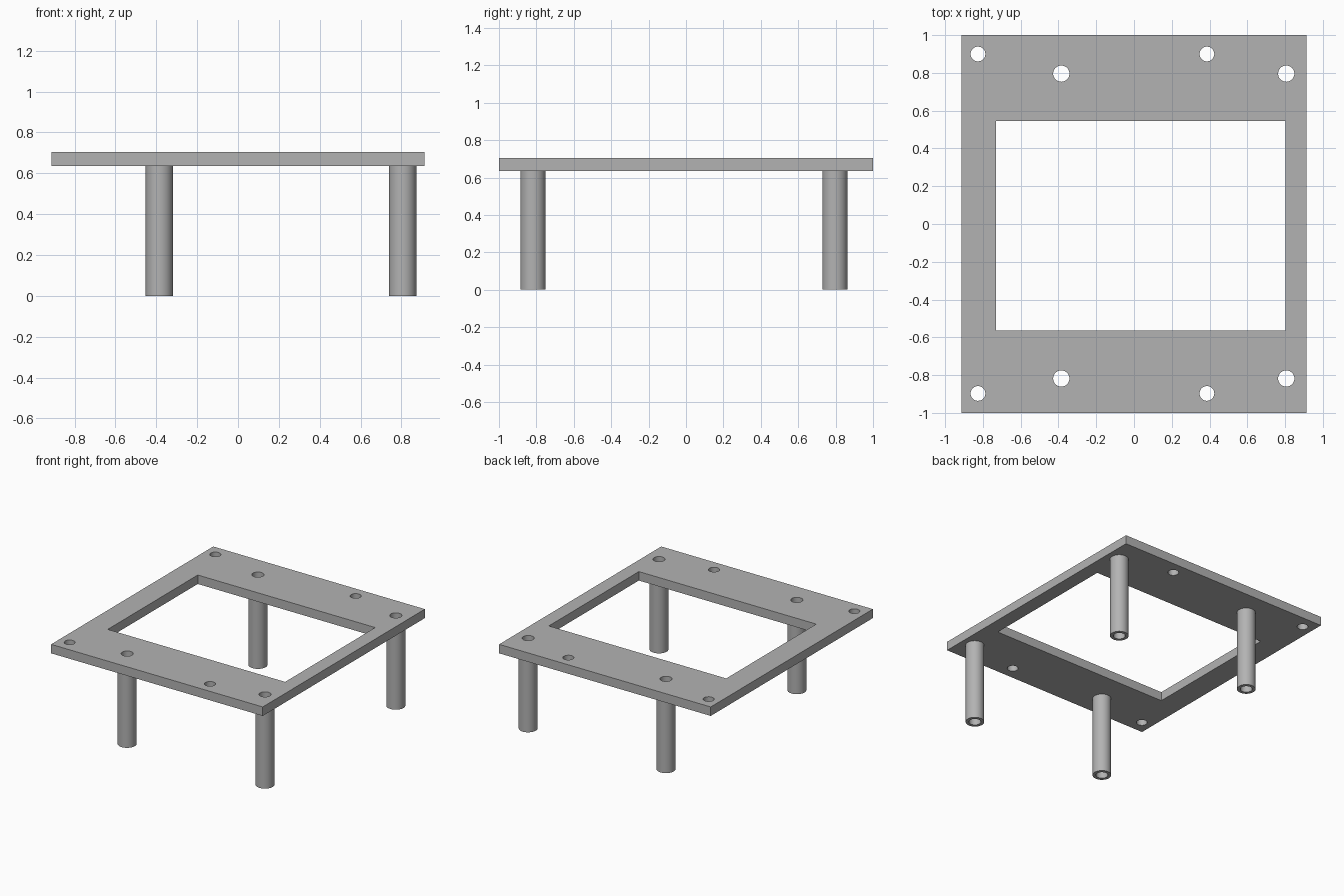
import bpy, bmesh, math

cube = bpy.data.objects.get("Cube")
if cube:
    bpy.data.objects.remove(cube, do_unlink=True)

GREY = (0.45, 0.45, 0.45, 1)
grey = bpy.data.materials.new("plain grey")
grey.use_nodes = True
grey.diffuse_color = GREY
grey.node_tree.nodes["Principled BSDF"].inputs["Base Color"].default_value = GREY

PLATE_BOTTOM, PLATE_TOP = 0.635, 0.705
LEG_RADIUS, LEG_BORE, SCREW_RADIUS = 0.067, 0.043, 0.039
LEGS = [(x, y) for x in (-0.385, 0.806) for y in (-0.818, 0.796)]
SCREWS = [(x, y) for x in (-0.826, 0.386) for y in (-0.897, 0.9)]


def rectangle(x0, x1, y0, y1):
    return [(x0, y0), (x1, y0), (x1, y1), (x0, y1)]


def circle(cx, cy, r, sides=48):
    turns = [2 * math.pi * i / sides for i in range(sides)]
    return [(cx + r * math.cos(a), cy + r * math.sin(a)) for a in turns]


def extrude_profile(name, loops, z0, z1):
    """Fill the first loop, leave the others as holes, and extrude z0 to z1."""
    curve = bpy.data.curves.new(name, "CURVE")
    curve.dimensions = "2D"
    curve.fill_mode = "BOTH"
    curve.extrude = (z1 - z0) / 2
    for loop in loops:
        spline = curve.splines.new("POLY")
        spline.points.add(len(loop) - 1)
        for point, (x, y) in zip(spline.points, loop):
            point.co = (x, y, 0, 1)
        spline.use_cyclic_u = True
    obj = bpy.data.objects.new(name, curve)
    bpy.context.collection.objects.link(obj)
    obj.location.z = (z0 + z1) / 2
    bpy.ops.object.select_all(action="DESELECT")
    obj.select_set(True)
    bpy.context.view_layer.objects.active = obj
    bpy.ops.object.convert(target="MESH")
    obj = bpy.context.object

    # Weld the caps to the walls
    bm = bmesh.new()
    bm.from_mesh(obj.data)
    bmesh.ops.remove_doubles(bm, verts=bm.verts, dist=0.0001)
    bmesh.ops.recalc_face_normals(bm, faces=bm.faces)
    bm.to_mesh(obj.data)
    bm.free()
    obj.data.materials.clear()
    obj.data.materials.append(grey)
    bpy.ops.object.shade_smooth_by_angle(angle=math.radians(30))
    return obj


# Plate with an off-centre window, leg bores and screw holes
plate_loops = [rectangle(-0.914, 0.914, -1, 1), rectangle(-0.73, 0.803, -0.565, 0.546)]
plate_loops += [circle(x, y, LEG_BORE) for x, y in LEGS]
plate_loops += [circle(x, y, SCREW_RADIUS) for x, y in SCREWS]
extrude_profile("mounting_plate", plate_loops, PLATE_BOTTOM, PLATE_TOP)

# Hollow legs under the larger holes
for x, y in LEGS:
    name = f"{'back' if y > 0 else 'front'}_{'left' if x > 0 else 'right'}_leg"
    extrude_profile(name, [circle(x, y, LEG_RADIUS), circle(x, y, LEG_BORE)], 0, PLATE_BOTTOM)
